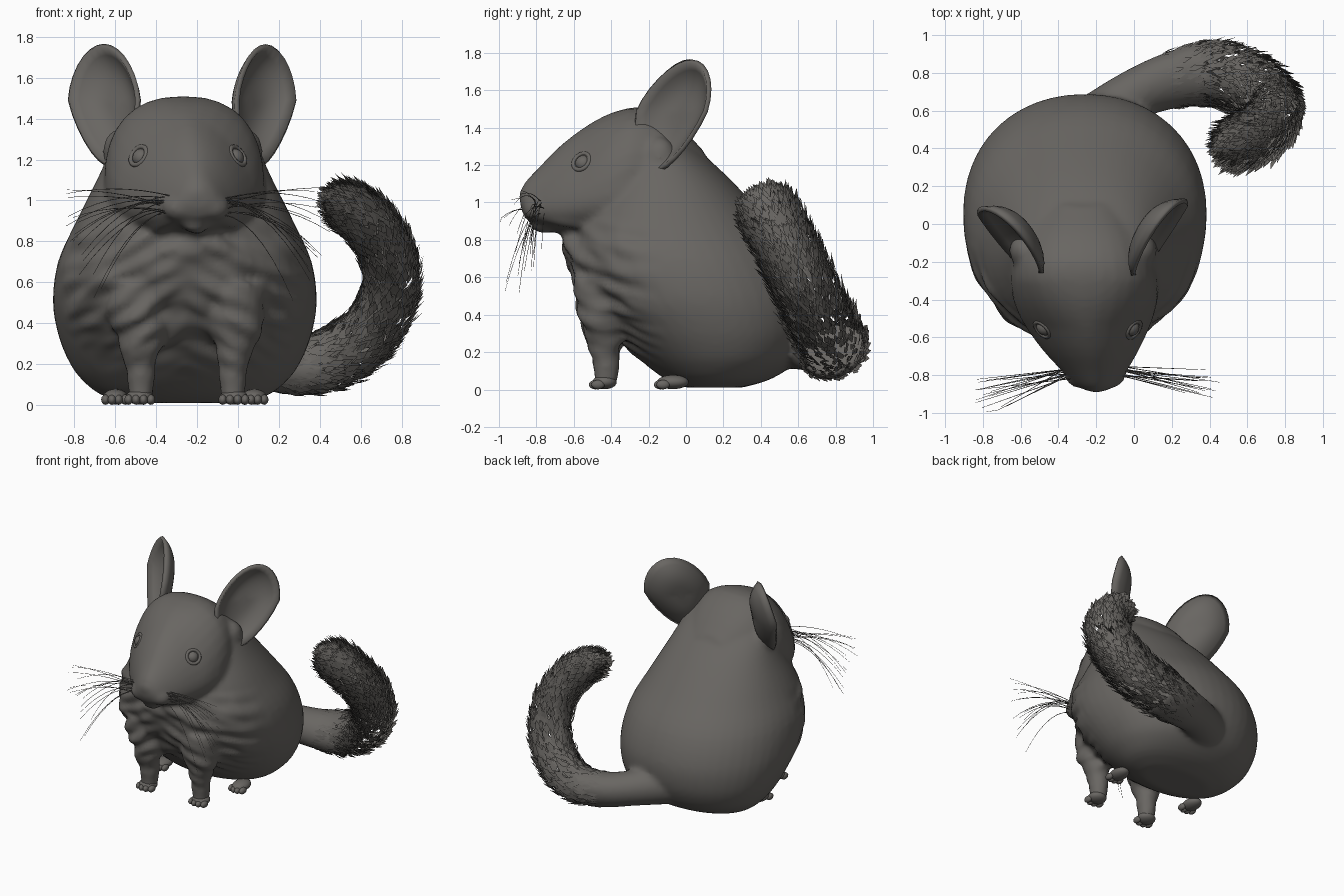
import bpy, bmesh, math, random
from mathutils import Vector, Matrix, noise

if "Cube" in bpy.data.objects:
    bpy.data.objects.remove(bpy.data.objects["Cube"])

random.seed(4)
CX = -0.26  # centre line of the animal
fur = bpy.data.materials.new("grey fur")
fur.diffuse_color = (0.14, 0.132, 0.122, 1)
fur.use_nodes = True
fur.node_tree.nodes["Principled BSDF"].inputs["Base Color"].default_value = fur.diffuse_color


def clamp(v):
    return max(0.0, min(1.0, v))


def finish(bm, name, smooth=True, recalc=True):
    if recalc:
        bmesh.ops.recalc_face_normals(bm, faces=bm.faces)
    me = bpy.data.meshes.new(name)
    bm.to_mesh(me)
    bm.free()
    me.polygons.foreach_set("use_smooth", [smooth] * len(me.polygons))
    ob = bpy.data.objects.new(name, me)
    bpy.context.collection.objects.link(ob)
    me.materials.append(fur)
    return ob


def loft(bm, rings):
    vs = [[bm.verts.new(p) for p in r] for r in rings]
    n = len(vs[0])
    for a, b in zip(vs, vs[1:]):
        for i in range(n):
            bm.faces.new((a[i], a[(i + 1) % n], b[(i + 1) % n], b[i]))
    bm.faces.new(vs[0])
    bm.faces.new(vs[-1])


def ring(c, u, v, v_low=None, n=32, e=2.0, e_low=None):
    """Superellipse ring; v_low and e_low shape the negative side differently."""
    pts = []
    for i in range(n):
        a = 2 * math.pi * i / n
        co, si = math.cos(a), math.sin(a)
        x = e_low if e_low and si < 0 else e
        p = math.copysign(abs(co) ** (2 / x), co)
        q = math.copysign(abs(si) ** (2 / x), si)
        pts.append(Vector(c) + Vector(u) * p + Vector(v_low if v_low and q < 0 else v) * q)
    return pts


def ball(bm, c, r):
    m = Matrix.Translation(c) @ Matrix.Diagonal((*r, 1))
    bmesh.ops.create_icosphere(bm, subdivisions=3, radius=1, matrix=m)


def spline(pts, steps):
    """Catmull-Rom through tuples of any length."""
    p = [pts[0]] + pts + [pts[-1]]
    out = []
    for k in range(1, len(p) - 2):
        for s in range(steps):
            t = s / steps
            out.append([0.5 * (2 * b + (c - a) * t + (2 * a - 5 * b + 4 * c - d) * t * t
                               + (3 * b - a - 3 * c + d) * t ** 3)
                        for a, b, c, d in zip(p[k - 1], p[k], p[k + 1], p[k + 2])])
    return out + [list(pts[-1])]


# tail path: x, y, z, radius
tail_path = spline([(-0.24, 0.5, 0.28, 0.17), (-0.02, 0.67, 0.23, 0.13), (0.2, 0.76, 0.195, 0.13),
                    (0.42, 0.79, 0.215, 0.14), (0.62, 0.74, 0.33, 0.14), (0.735, 0.65, 0.52, 0.135),
                    (0.74, 0.57, 0.7, 0.13), (0.67, 0.49, 0.85, 0.125), (0.58, 0.445, 0.94, 0.115),
                    (0.525, 0.425, 0.975, 0.08), (0.495, 0.415, 0.99, 0.015)], 8)


def tail_frame(i):
    p = Vector(tail_path[i][:3])
    t = (Vector(tail_path[min(i + 1, len(tail_path) - 1)][:3])
         - Vector(tail_path[max(i - 1, 0)][:3])).normalized()
    u = t.cross(Vector((0, 0.9, 0.44))).normalized()
    flat = 1 + 0.28 * clamp((i - 4) / 16)  # the tail is broader across its curl
    return p, t, u, t.cross(u) * flat, tail_path[i][3]


# body: torso, head, muzzle, upper legs and tail root fused into one skin
bm = bmesh.new()
# torso sections: z, front y, back y, half width
torso = spline([(0.01, 0.0, 0.3, 0.28), (0.05, -0.1, 0.44, 0.41), (0.12, -0.2, 0.56, 0.5),
                (0.2, -0.29, 0.63, 0.56), (0.33, -0.42, 0.68, 0.615), (0.5, -0.57, 0.68, 0.645),
                (0.7, -0.64, 0.6, 0.62), (0.9, -0.6, 0.44, 0.53), (1.1, -0.48, 0.26, 0.43),
                (1.25, -0.38, 0.1, 0.36), (1.38, -0.3, -0.06, 0.28)], 4)
loft(bm, [ring((CX, (f + b) / 2, z), (w, 0, 0), (0, (b - f) / 2, 0), n=48, e=2.1)
          for z, f, b, w in torso])
# head sections: y, centre x, half width, bottom z, top z
head = spline([(-0.885, -0.2, 0.04, 0.98, 1.06), (-0.86, -0.2, 0.10, 0.92, 1.11),
               (-0.78, -0.21, 0.17, 0.87, 1.195), (-0.66, -0.23, 0.26, 0.83, 1.315),
               (-0.5, -0.25, 0.35, 0.82, 1.43), (-0.35, -0.26, 0.39, 0.84, 1.495),
               (-0.2, -0.27, 0.375, 0.9, 1.505), (-0.05, -0.27, 0.31, 0.95, 1.42),
               (0.1, -0.27, 0.2, 1.0, 1.27)], 3)
loft(bm, [ring((x, y, b + 0.33 * (t - b)), (w, 0, 0), (0, 0, 0.67 * (t - b)), (0, 0, 0.33 * (t - b)),
               e=2.4 - 0.7 * clamp((-y - 0.3) / 0.25), e_low=2.2)
          for y, x, w, b, t in head])
ball(bm, (-0.2, -0.855, 1.035), (0.065, 0.04, 0.04))
ball(bm, (-0.21, -0.76, 0.88), (0.08, 0.075, 0.045))
ball(bm, (-0.24, -0.53, 0.77), (0.25, 0.14, 0.12))
for s in (-1, 1):
    ball(bm, (-0.205 + s * 0.075, -0.79, 0.965), (0.09, 0.08, 0.07))
    ball(bm, (-0.27 + s * 0.31, -0.14, 1.24), (0.08, 0.09, 0.11))
    lx = -0.25 + s * 0.225
    loft(bm, [ring((lx + s * dx, y, z), (r, 0, 0), (0, r * 1.05, 0), n=20)
              for z, y, r, dx in ((0.6, -0.42, 0.17, 0.02), (0.42, -0.44, 0.14, 0.01),
                                  (0.3, -0.445, 0.1, 0), (0.18, -0.43, 0.075, 0),
                                  (0.08, -0.425, 0.062, 0), (0.03, -0.43, 0.058, 0))])
loft(bm, [ring(p, u * r, v * r, n=20) for p, t, u, v, r in map(tail_frame, range(25))])
body = finish(bm, "body")
rm = body.modifiers.new("fuse", 'REMESH')
rm.mode, rm.voxel_size = 'VOXEL', 0.02
sm = body.modifiers.new("soften", 'SMOOTH')
sm.factor, sm.iterations = 0.5, 4
dg = bpy.context.evaluated_depsgraph_get()
skin = bpy.data.meshes.new_from_object(body.evaluated_get(dg))
body.modifiers.clear()
body.data = skin
skin.materials.clear()
skin.materials.append(fur)
# ruffled fur on the chest and throat
moves = []
for v in skin.vertices:
    x, y, z = v.co
    k = clamp((-0.1 - y) / 0.25) * clamp((z - 0.12) / 0.15) * clamp((0.92 - z) / 0.1)
    n = noise.noise(Vector((x * 5, y * 4, (z + 0.5 * abs(x - CX)) * 13)))
    moves.append(v.co + v.normal * 0.035 * k * n)
for v, p in zip(skin.vertices, moves):
    v.co = p
skin.polygons.foreach_set("use_smooth", [True] * len(skin.polygons))
skin.update()
bpy.context.view_layer.update()

# eyes with lids, seated on the head surface
for s, side in ((-1, "left"), (1, "right")):
    hit, p, nrm, _ = body.ray_cast(Vector((-0.24 + s, -0.56, 1.22)), Vector((-s, 0, 0)))
    if not hit:
        p, nrm = Vector((-0.24 + s * 0.25, -0.56, 1.22)), Vector((s, -0.5, 0.3)).normalized()
    bm = bmesh.new()
    ball(bm, p - nrm * 0.025, (0.045, 0.045, 0.045))
    finish(bm, side + "_eye")
    bpy.ops.mesh.primitive_torus_add(major_segments=20, minor_segments=8, major_radius=0.05,
                                     minor_radius=0.012, location=p - nrm * 0.004,
                                     rotation=nrm.to_track_quat('Z', 'Y').to_euler())
    lid = bpy.context.object
    lid.name = side + "_eyelid"
    lid.data.materials.append(fur)
    bpy.ops.object.shade_smooth()

# ears: thin dishes opening forwards and outwards
for side, c, w, u in (("left", (-0.66, -0.1, 1.495), (-0.17, 0.155, 0), (-0.03, 0.08, 0.27)),
                      ("right", (0.14, -0.08, 1.49), (0.145, 0.185, 0), (0.035, 0.08, 0.27))):
    c, w, u = Vector(c), Vector(w), Vector(u)
    out = w.cross(u).normalized()
    if out.y > 0:
        out = -out
    bm = bmesh.new()
    prev = None
    for k in range(1, 8):
        r = k / 7
        row = []
        for i in range(28):
            a = 2 * math.pi * i / 28
            co, si = math.cos(a), math.sin(a)
            width = 1 - 0.25 * max(0, -si) - 0.12 * max(0, si)
            depth = 0.11 * (1 - r ** 3) + 0.04 * max(0, si) * r
            tall = 1.2 if si < 0 else 1.0
            row.append(bm.verts.new(c + w * co * r * width + u * si * r * tall - out * depth))
        if prev:
            for i in range(28):
                j = (i + 1) % 28
                bm.faces.new((prev[i], prev[j], row[j], row[i]))
        else:
            bm.faces.new(row)
        prev = row
    ear = finish(bm, side + "_ear")
    so = ear.modifiers.new("thickness", 'SOLIDIFY')
    so.thickness, so.offset = 0.025, 0

# feet with toes
for s, side in ((-1, "left"), (1, "right")):
    for part, x, y, rx, ry in (("front", -0.25 + s * 0.23, -0.435, 0.068, 0.065),
                               ("hind", -0.26 + s * 0.34, -0.07, 0.06, 0.085)):
        bm = bmesh.new()
        ball(bm, (x, y, 0.04), (rx, ry, 0.038))
        for t in range(4):
            d = (t - 1.5) / 1.5
            ball(bm, (x + d * rx * 0.8, y - ry * 0.85 + abs(d) * 0.02, 0.026), (0.021, 0.036, 0.025))
        finish(bm, f"{side}_{part}_foot")

# furry tail: overlapping tufts swept towards the tip
bm = bmesh.new()
for _ in range(3600):
    i = random.randint(15, len(tail_path) - 1)
    p, t, u, v, r = tail_frame(i)
    a = random.uniform(0, 2 * math.pi)
    rad = u * math.cos(a) + v * math.sin(a)
    grow = min(1, (i - 12) / 10)
    root = p + rad * r * random.uniform(0.86, 1.0) + t * random.uniform(-0.02, 0.02)
    tip = root + (t + rad * random.uniform(0.05, 0.4) * grow).normalized() * random.uniform(0.06, 0.11)
    wide = t.cross(rad) * random.uniform(0.01, 0.018)
    mid = root.lerp(tip, 0.45) + rad * 0.004
    bm.faces.new([bm.verts.new(q) for q in (root, mid + wide, tip, mid - wide)])
finish(bm, "tail_tufts", smooth=False, recalc=False)

# whiskers
cu = bpy.data.curves.new("whiskers", 'CURVE')
cu.dimensions, cu.bevel_depth, cu.bevel_resolution = '3D', 0.0025, 0
for s, fwd in ((-1, 0.24), (1, 0.15)):
    for k in range(16):
        root = Vector((-0.205 + s * random.uniform(0.11, 0.15), random.uniform(-0.82, -0.75),
                       random.uniform(0.93, 1.02)))
        f = k / 15
        reach = s * random.uniform(0.44, 0.57) * (1 - 0.3 * f * f)
        dy = -fwd * random.uniform(0.1, 0.9)
        rise, drop = 0.16 - 0.2 * f, 0.08 + 0.3 * f
        sp = cu.splines.new('POLY')
        sp.points.add(7)
        for j, q in enumerate(sp.points):
            t = j / 7
            q.co = (root.x + reach * t, max(-0.995, root.y + dy * t),
                    root.z + rise * t - drop * t * t, 1)
            q.radius = 1 - 0.6 * t
cu.materials.append(fur)
bpy.context.collection.objects.link(bpy.data.objects.new("whiskers", cu))
